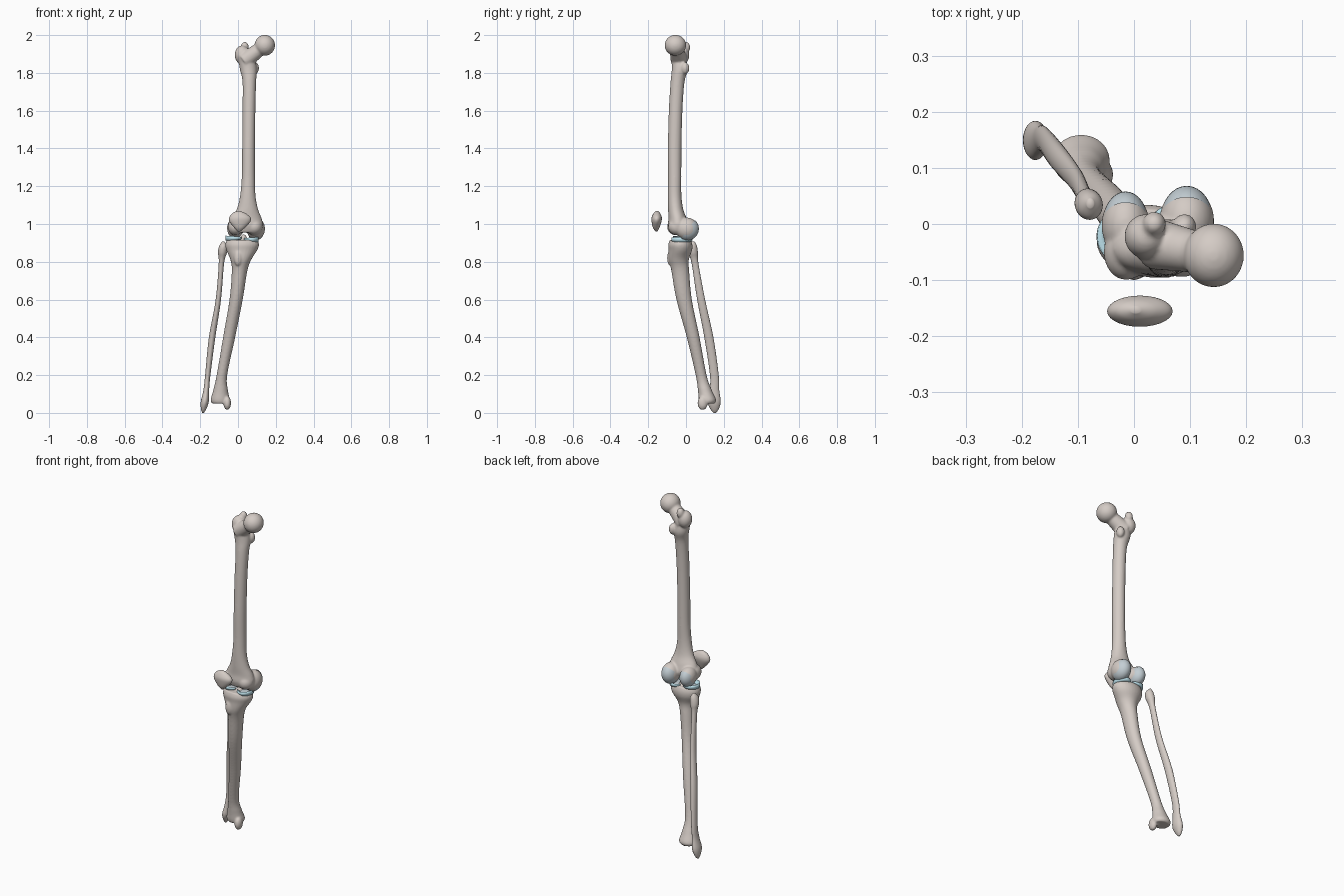
import bpy, bmesh, math
from mathutils import Matrix, Vector

if "Cube" in bpy.data.objects:
    bpy.data.objects.remove(bpy.data.objects["Cube"])


def material(name, rgb):
    m = bpy.data.materials.new(name)
    m.diffuse_color = (*rgb, 1)
    m.use_nodes = True
    m.node_tree.nodes["Principled BSDF"].inputs["Base Color"].default_value = m.diffuse_color
    return m


BONE = material("bone", (0.66, 0.60, 0.56))
CARTILAGE = material("cartilage", (0.55, 0.62, 0.66))
MENISCUS = material("meniscus", (0.50, 0.74, 0.82))


def skin(bm, rings):
    """Join closed rings of points into one capped solid."""
    loops = [[bm.verts.new(p) for p in r] for r in rings]
    n = len(loops[0])
    for a, b in zip(loops, loops[1:]):
        for i in range(n):
            bm.faces.new((a[i], a[(i + 1) % n], b[(i + 1) % n], b[i]))
    bm.faces.new(loops[0])
    bm.faces.new(loops[-1])


def loft(bm, keys, steps=6, n=28):
    """Smooth shaft through level ellipses (x, y, z, rx, ry)."""
    k = [Vector(v) for v in keys]
    k = [k[0]] + k + [k[-1]]
    path = []
    for i in range(1, len(k) - 2):
        a, b, c, d = k[i - 1:i + 3]
        for s in range(steps):
            t = s / steps
            path.append(0.5 * (2 * b + (c - a) * t + (2 * a - 5 * b + 4 * c - d) * t**2
                               + (3 * b - a - 3 * c + d) * t**3))
    path.append(k[-1])
    ang = [2 * math.pi * j / n for j in range(n)]
    skin(bm, [[(x + rx * math.cos(t), y + ry * math.sin(t), z) for t in ang]
              for x, y, z, rx, ry in path])


def blob(bm, x, y, z, rx, ry, rz):
    m = Matrix.Translation((x, y, z)) @ Matrix.Diagonal((rx, ry, rz, 1))
    bmesh.ops.create_uvsphere(bm, u_segments=32, v_segments=20, radius=1, matrix=m)


def limb(bm, a, ra, b, rb):
    a, b = Vector(a), Vector(b)
    d = b - a
    m = Matrix.Translation((a + b) / 2) @ d.to_track_quat('Z', 'Y').to_matrix().to_4x4()
    bmesh.ops.create_cone(bm, cap_ends=True, segments=28, radius1=ra, radius2=rb,
                          depth=d.length, matrix=m)


def finish(bm, name, mat, blend=0):
    bmesh.ops.recalc_face_normals(bm, faces=bm.faces)
    for f in bm.faces:
        f.smooth = True
    me = bpy.data.meshes.new(name)
    bm.to_mesh(me)
    bm.free()
    me.materials.append(mat)
    ob = bpy.data.objects.new(name, me)
    bpy.context.collection.objects.link(ob)
    if blend:  # fuse overlapping pieces into one organic surface
        r = ob.modifiers.new("fuse", 'REMESH')
        r.mode, r.voxel_size, r.use_smooth_shade = 'VOXEL', 0.005, True
        s = ob.modifiers.new("soften", 'SMOOTH')
        s.factor, s.iterations = 0.5, blend
    return ob


# Femur: shaft, neck, head, trochanters and condyles
CONDYLES = {"lateral": (-0.015, -0.002, 0.978, .043, .057, .054),
            "medial": (0.094, 0.005, 0.975, .049, .060, .059)}
bm = bmesh.new()
loft(bm, [(.043, -.040, 1.89, .045, .035), (.055, -.033, 1.82, .045, .042),
          (.060, -.045, 1.75, .036, .037), (.058, -.055, 1.60, .034, .036),
          (.056, -.060, 1.40, .034, .036), (.055, -.060, 1.25, .035, .035),
          (.052, -.060, 1.15, .041, .036), (.050, -.055, 1.08, .056, .040),
          (.045, -.045, 1.03, .080, .048), (.043, -.042, 0.99, .090, .054),
          (.043, -.045, 0.955, .070, .040)])
limb(bm, (.035, -.035, 1.865), .046, (.135, -.055, 1.94), .034)
blob(bm, .142, -.056, 1.946, .054, .057, .055)
blob(bm, .022, -.022, 1.895, .039, .040, .050)
blob(bm, .036, .000, 1.935, .021, .022, .030)
blob(bm, .090, -.005, 1.825, .021, .023, .032)
for c in CONDYLES.values():
    blob(bm, *c)
blob(bm, -.014, -.050, .985, .040, .050, .045)
blob(bm, .086, -.045, .985, .045, .050, .045)
finish(bm, "femur", BONE, 6)

# Tibia: plateau, shaft, tuberosity, eminence and inner ankle
bm = bmesh.new()
loft(bm, [(.022, -.030, .915, .082, .056), (.022, -.030, .890, .089, .064),
          (.020, -.030, .860, .081, .062), (.015, -.038, .810, .055, .053),
          (.008, -.030, .750, .041, .047), (-.010, -.010, .60, .035, .041),
          (-.047, .038, .40, .032, .034), (-.085, .080, .20, .028, .029),
          (-.092, .100, .12, .039, .037), (-.094, .113, .07, .051, .046),
          (-.094, .113, .05, .045, .040)])
blob(bm, .000, -.082, .820, .022, .018, .042)
blob(bm, .030, -.015, .920, .018, .020, .026)
blob(bm, -.057, .088, .052, .020, .027, .037)
finish(bm, "tibia", BONE, 5)

# Fibula
bm = bmesh.new()
loft(bm, [(-.078, .037, .907, .006, .008), (-.078, .033, .885, .021, .024),
          (-.082, .037, .850, .024, .026), (-.088, .048, .790, .014, .018),
          (-.104, .080, .60, .014, .021), (-.137, .121, .40, .017, .024),
          (-.160, .150, .20, .014, .023), (-.168, .150, .12, .015, .026),
          (-.176, .149, .06, .021, .035), (-.182, .151, .02, .014, .022),
          (-.185, .152, .00, .004, .006)])
finish(bm, "fibula", BONE)

# Kneecap
bm = bmesh.new()
loft(bm, [(.006, -.156, .960, .006, .005), (.008, -.158, .980, .028, .017),
          (.010, -.156, 1.012, .055, .026), (.010, -.155, 1.035, .056, .027),
          (.005, -.154, 1.056, .036, .018), (.003, -.153, 1.069, .008, .006)])
finish(bm, "kneecap", BONE)

# Condyle cartilage: thin shells on the lower back of each condyle
for side, (x, y, z, rx, ry, rz) in CONDYLES.items():
    bm = bmesh.new()
    blob(bm, x, y, z, rx * .97, ry + .003, rz + .003)
    bmesh.ops.bisect_plane(bm, geom=bm.verts[:] + bm.edges[:] + bm.faces[:],
                           plane_co=(x, y + .008, z), plane_no=(0, -.8, .6),
                           clear_outer=True)
    finish(bm, side + "_condyle_cartilage", CARTILAGE)

# Menisci: wedge-section crescents, open towards the middle of the joint
for side, cx, z, rx, ry, facing in (("lateral", -.020, .925, .045, .047, 0),
                                    ("medial", .066, .918, .042, .054, math.pi)):
    bm = bmesh.new()
    rings = []
    for i in range(37):
        u = i / 36
        t = facing + math.radians(35 + 290 * u)
        h = .013 * (.5 + .5 * math.sin(math.pi * u))
        rings.append([(cx + rx * s * math.cos(t), -.022 + ry * s * math.sin(t), z + dz)
                      for s, dz in ((1, -h), (1.04, 0), (1, h), (.6, -h * .3), (.6, -h))])
    skin(bm, rings)
    finish(bm, side + "_meniscus", MENISCUS)

# Plateau cartilage pads
for side, cx in (("lateral", -.020), ("medial", .066)):
    bm = bmesh.new()
    blob(bm, cx, -.024, .913, .034, .042, .006)
    finish(bm, side + "_plateau_cartilage", CARTILAGE)
